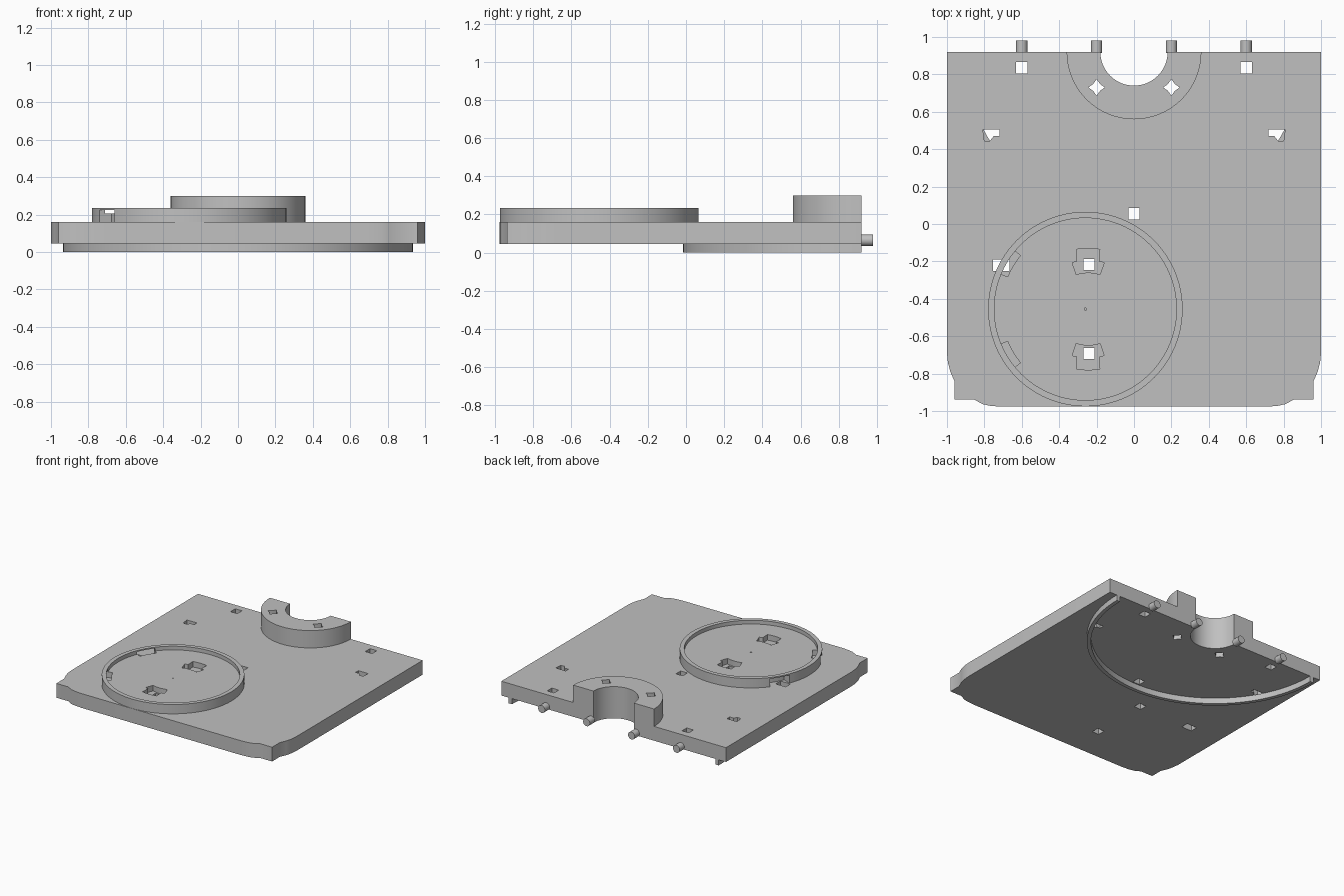
import bpy, bmesh, math
from math import cos, sin, radians

default = bpy.data.objects.get("Cube")
if default:
    bpy.data.objects.remove(default, do_unlink=True)

grey = bpy.data.materials.new("plain grey")
grey.use_nodes = True
grey.diffuse_color = (0.53, 0.53, 0.53, 1)
grey.node_tree.nodes["Principled BSDF"].inputs["Base Color"].default_value = grey.diffuse_color

# Shared levels and centres
BASE, DECK = 0.045, 0.16
BACK = 0.92
TX, TY, TR = -0.26, -0.455, 0.52


def arc(cx, cy, r, a0, a1, n=48):
    return [(cx + r * cos(radians(a0 + (a1 - a0) * i / n)),
             cy + r * sin(radians(a0 + (a1 - a0) * i / n))) for i in range(n + 1)]


def circle(cx, cy, r, n=96):
    return arc(cx, cy, r, 0, 360, n)[:-1]


def rect(cx, cy, w, h):
    return [(cx - w / 2, cy - h / 2), (cx + w / 2, cy - h / 2),
            (cx + w / 2, cy + h / 2), (cx - w / 2, cy + h / 2)]


def mirror(pts):
    return [(-x, y) for x, y in reversed(pts)]


def prism(name, outlines, z0, z1):
    """Extrude one or more outlines between two heights."""
    bm = bmesh.new()
    for pts in outlines:
        low = bm.faces.new([bm.verts.new((x, y, z0)) for x, y in pts])
        new = bmesh.ops.extrude_face_region(bm, geom=[low])["geom"]
        for v in new:
            if isinstance(v, bmesh.types.BMVert):
                v.co.z = z1
    bmesh.ops.recalc_face_normals(bm, faces=bm.faces)
    mesh = bpy.data.meshes.new(name)
    bm.to_mesh(mesh)
    bm.free()
    mesh.materials.append(grey)
    obj = bpy.data.objects.new(name, mesh)
    bpy.context.collection.objects.link(obj)
    return obj


def cut(obj, outlines, z0, z1):
    """Subtract prisms from a part and keep the result as plain mesh."""
    cutter = prism("cutter", outlines, z0, z1)
    cutter.hide_render = True
    mod = obj.modifiers.new("cut", "BOOLEAN")
    mod.operation, mod.solver, mod.object = "DIFFERENCE", "EXACT", cutter
    graph = bpy.context.evaluated_depsgraph_get()
    mesh = bpy.data.meshes.new_from_object(obj.evaluated_get(graph))
    obj.modifiers.clear()
    obj.data = mesh
    bpy.data.objects.remove(cutter, do_unlink=True)


def smooth(obj):
    obj.data.shade_smooth()
    obj.data.set_sharp_from_angle(angle=radians(30))


# Base plate with shaped front corners and a half-round notch at the back
corner = [(0.71, -0.977), (0.77, -0.972), (0.81, -0.963), (0.855, -0.938), (0.96, -0.938),
          (0.96, -0.84), (0.982, -0.79), (0.995, -0.74), (1, -0.69)]
plate = prism("base_plate", [corner + [(1, BACK)] + arc(0, BACK, 0.18, 360, 180)
                             + [(-1, BACK)] + mirror(corner)], BASE, DECK)

# Through holes
stars = []
for sx in (-0.2, 0.2):
    stars.append([(sx + r * cos(a), 0.73 + r * sin(a)) for r, a in
                  ((0.044 if i % 2 == 0 else 0.026, math.pi * i / 4) for i in range(8))])
tee = [(0.718, 0.505), (0.808, 0.505), (0.8, 0.445), (0.77, 0.445), (0.75, 0.47), (0.718, 0.47)]
holes = [rect(x, 0.835, 0.06, 0.06) for x in (-0.6, 0.6)]
holes += [rect(0, 0.055, 0.06, 0.06), rect(-0.71, -0.22, 0.09, 0.06), tee, mirror(tee)]
holes += [rect(-0.24, TY + s * 0.238, 0.06, 0.06) for s in (-1, 1)]
cut(plate, holes + stars, 0, 0.25)

# Half-round collar around the notch
collar = prism("collar", [arc(0, BACK, 0.36, 180, 360) + arc(0, BACK, 0.18, 360, 180)], DECK, 0.3)
cut(collar, stars, 0.1, 0.4)

# Round tray with a raised rim, two stepped keyholes and two rim windows
tray = prism("round_tray", [circle(TX, TY, TR)], DECK, 0.235)
cut(tray, [circle(TX, TY, 0.487)], 0.205, 0.3)
sockets = []
for s in (-1, 1):
    mid = 90 * s
    sockets.append(arc(TX + 0.015, TY, 0.325, mid - 11, mid + 11, 8)
                   + arc(TX + 0.015, TY, 0.262, mid + 13, mid + 19, 2)
                   + arc(TX + 0.015, TY, 0.195, mid + 19, mid - 19, 8)
                   + arc(TX + 0.015, TY, 0.262, mid - 19, mid - 13, 2))
cut(tray, sockets + [circle(TX, TY, 0.006, 12)], 0.1, 0.3)
windows = [arc(TX, TY, 0.45, a - 8.5, a + 8.5, 8) + arc(TX, TY, 0.54, a + 8.5, a - 8.5, 8)
           for a in (149, 211)]
cut(tray, windows, 0.1, 0.225)

# Half-round skirt under the plate
skirt = prism("under_skirt", [arc(0, BACK, 0.935, 180, 360, 96)
                              + arc(0, BACK, 0.905, 360, 180, 96)], 0, BASE)

# Round pegs along the back edge
pegs = []
for i, x in enumerate((-0.6, -0.2, 0.2, 0.6)):
    peg = prism(f"back_peg_{i + 1}", [circle(0, 0, 0.03, 32)], 0, 0.065)
    peg.rotation_euler.x = radians(-90)
    peg.location = (x, BACK - 0.005, 0.065)
    pegs.append(peg)

for part in [plate, collar, tray, skirt] + pegs:
    smooth(part)
